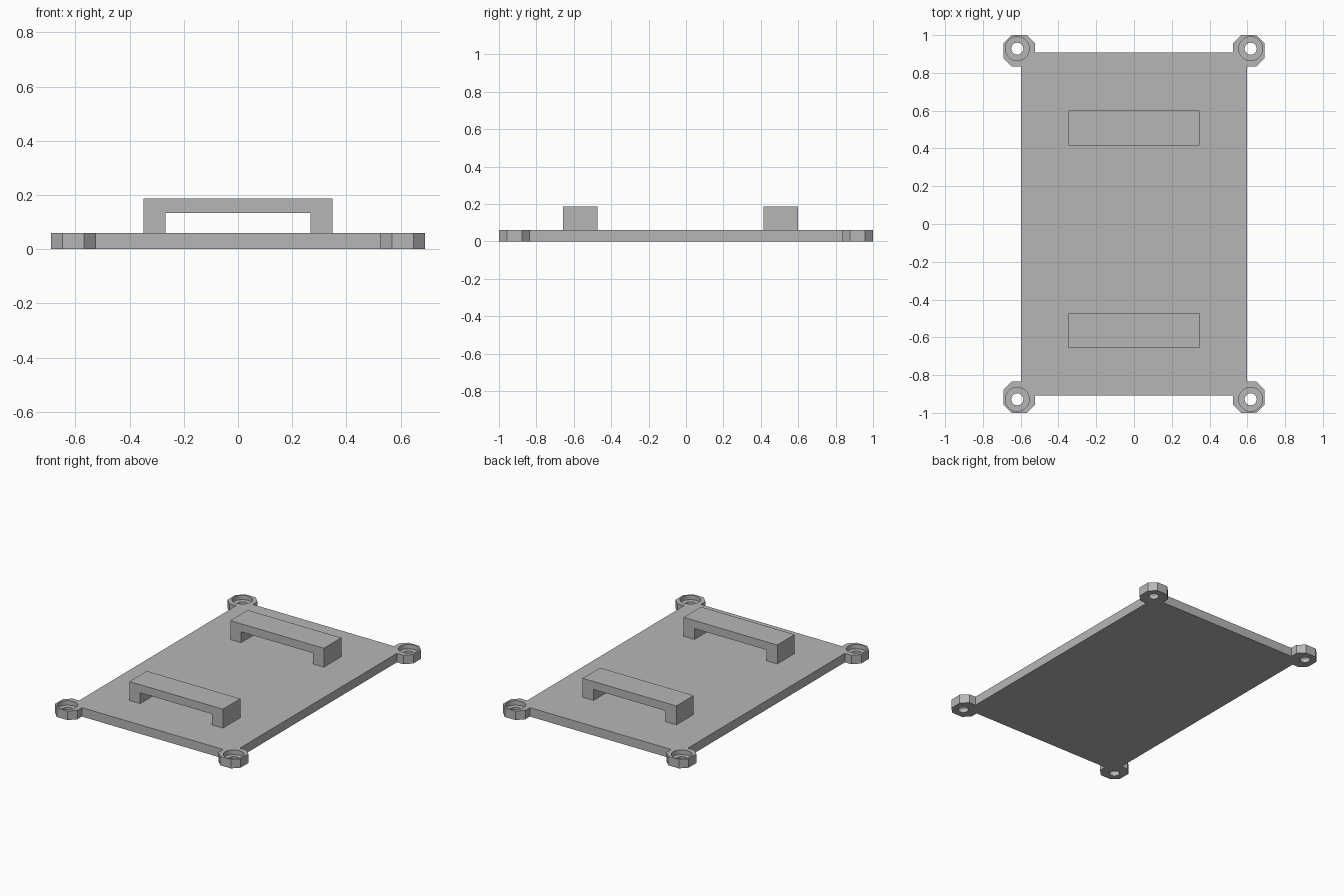
import bpy, bmesh
from mathutils import Vector

cube = bpy.data.objects.get("Cube")
if cube:
    bpy.data.objects.remove(cube, do_unlink=True)

grey = bpy.data.materials.new("plain_grey")
grey.use_nodes = True
COLOUR = (0.47, 0.47, 0.47, 1)
grey.diffuse_color = COLOUR
grey.node_tree.nodes["Principled BSDF"].inputs["Base Color"].default_value = COLOUR

THICK = 0.06


def extrude_profile(name, points, direction):
    """Closed polygon swept along a straight direction."""
    bm = bmesh.new()
    face = bm.faces.new([bm.verts.new(p) for p in points])
    swept = bmesh.ops.extrude_face_region(bm, geom=[face])["geom"]
    bmesh.ops.translate(bm, vec=Vector(direction),
                        verts=[g for g in swept if isinstance(g, bmesh.types.BMVert)])
    bmesh.ops.recalc_face_normals(bm, faces=bm.faces)
    mesh = bpy.data.meshes.new(name)
    bm.to_mesh(mesh)
    bm.free()
    mesh.materials.append(grey)
    obj = bpy.data.objects.new(name, mesh)
    bpy.context.collection.objects.link(obj)
    return obj


def drill(target, x, y, radius, bottom, top):
    """Cut a round hole between two heights."""
    bpy.ops.mesh.primitive_cylinder_add(vertices=48, radius=radius, depth=top - bottom,
                                        location=(x, y, (top + bottom) / 2))
    cutter = bpy.context.object
    cutter.hide_render = True
    cutter.data.materials.append(grey)
    mod = target.modifiers.new("hole", "BOOLEAN")
    mod.operation = "DIFFERENCE"
    mod.solver = "EXACT"
    mod.object = cutter
    bpy.context.view_layer.objects.active = target
    bpy.ops.object.modifier_apply(modifier=mod.name)
    bpy.data.objects.remove(cutter, do_unlink=True)


# Base plate outline with an octagonal lug on each corner
lug = [(0.598, 0.833), (0.647, 0.833), (0.69, 0.876), (0.69, 0.957),
       (0.647, 1.0), (0.568, 1.0), (0.525, 0.957), (0.525, 0.908)]
corners = [(1, 1), (-1, 1), (-1, -1), (1, -1)]
outline = []
for sx, sy in corners:
    ordered = lug if sx * sy > 0 else lug[::-1]
    outline += [(sx * x, sy * y, 0) for x, y in ordered]
plate = extrude_profile("base_plate", outline, (0, 0, THICK))

# Counterbored screw holes
for sx, sy in corners:
    drill(plate, sx * 0.618, sy * 0.928, 0.063, 0.03, 0.1)
    drill(plate, sx * 0.618, sy * 0.928, 0.032, -0.05, 0.1)

bpy.ops.object.select_all(action="DESELECT")
plate.select_set(True)
bpy.context.view_layer.objects.active = plate
bpy.ops.object.shade_smooth_by_angle()

# Bridge handles
half = [(0.348, THICK), (0.348, 0.187), (-0.348, 0.187), (-0.348, THICK),
        (-0.267, THICK), (-0.267, 0.133), (0.267, 0.133), (0.267, THICK)]
for name, y in (("front_handle", -0.657), ("back_handle", 0.415)):
    extrude_profile(name, [(x, y, z) for x, z in half], (0, 0.185, 0))
